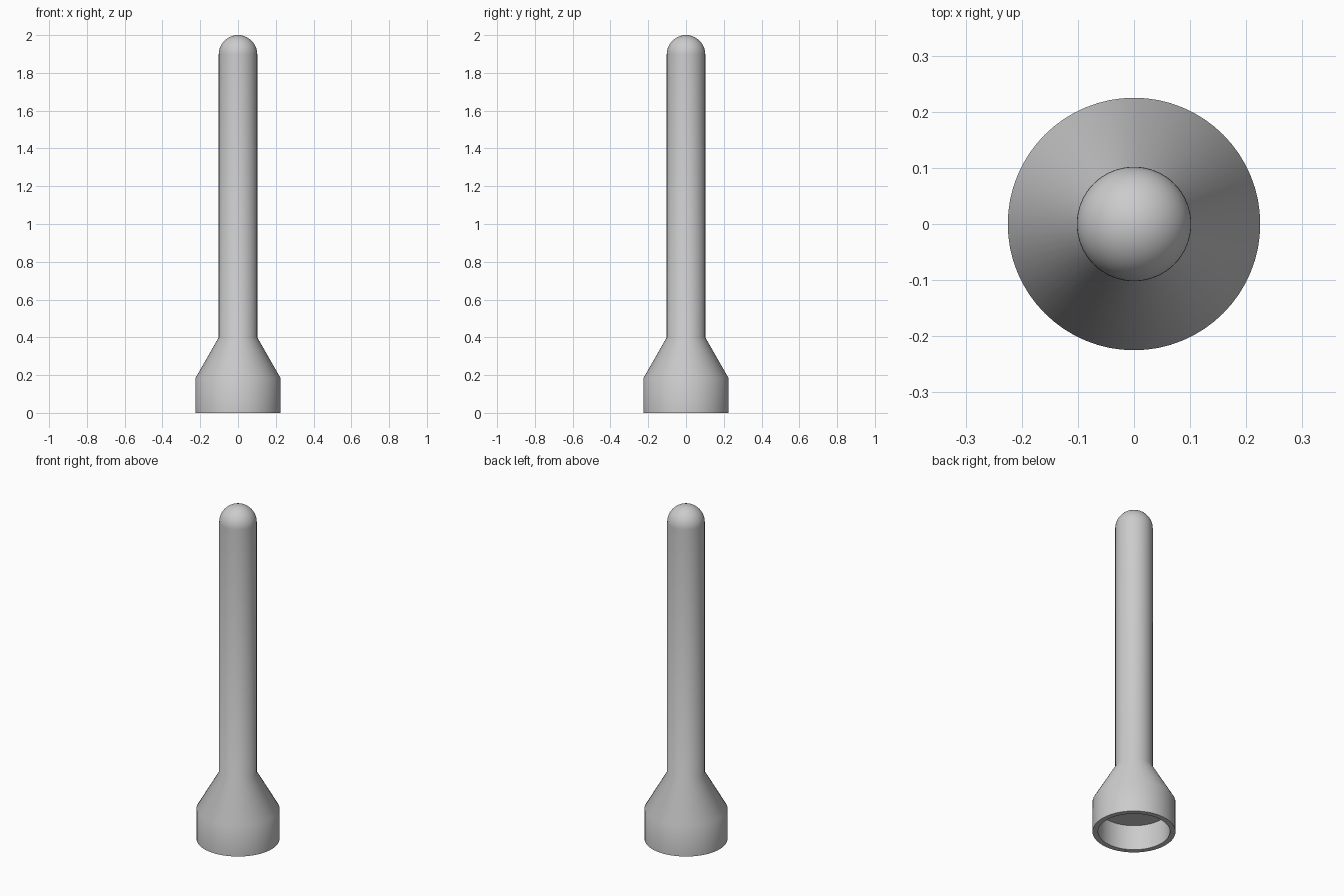
import bpy, bmesh, math

cube = bpy.data.objects.get("Cube")
if cube:
    bpy.data.objects.remove(cube, do_unlink=True)

# Single plain grey finish
grey = bpy.data.materials.new("light_grey")
grey.use_nodes = True
colour = (0.6, 0.6, 0.6, 1)
grey.diffuse_color = colour
grey.node_tree.nodes["Principled BSDF"].inputs["Base Color"].default_value = colour


def lathe(name, profile, segments=64):
    """Spin a (radius, height) profile around the z axis."""
    bm = bmesh.new()
    verts = [bm.verts.new((r, 0, z)) for r, z in profile]
    edges = [bm.edges.new(pair) for pair in zip(verts, verts[1:])]
    bmesh.ops.spin(bm, geom=verts + edges, cent=(0, 0, 0), axis=(0, 0, 1),
                   angle=math.tau, steps=segments, use_merge=True)
    bmesh.ops.remove_doubles(bm, verts=bm.verts, dist=1e-5)
    bmesh.ops.recalc_face_normals(bm, faces=bm.faces)
    mesh = bpy.data.meshes.new(name)
    bm.to_mesh(mesh)
    bm.free()
    mesh.materials.append(grey)
    obj = bpy.data.objects.new(name, mesh)
    bpy.context.collection.objects.link(obj)
    bpy.ops.object.select_all(action='DESELECT')
    obj.select_set(True)
    bpy.context.view_layer.objects.active = obj
    bpy.ops.object.shade_smooth_by_angle(angle=math.radians(31))
    return obj


SOCKET_R, BASE_R, ROD_R, TOP = 0.195, 0.225, 0.102, 2.0

# Recessed socket, flared base and straight rod
socket = [(0, 0.15), (SOCKET_R, 0.15), (SOCKET_R, 0)]
body = [(BASE_R, 0), (BASE_R, 0.185), (ROD_R, 0.4)]

# Rounded tip
steps = 14
dome = [(ROD_R * math.cos(a), TOP - ROD_R + ROD_R * math.sin(a))
        for a in (math.pi / 2 * i / steps for i in range(steps))]

lathe("round_tipped_rod_with_socket_base", socket + body + dome + [(0, TOP)])
